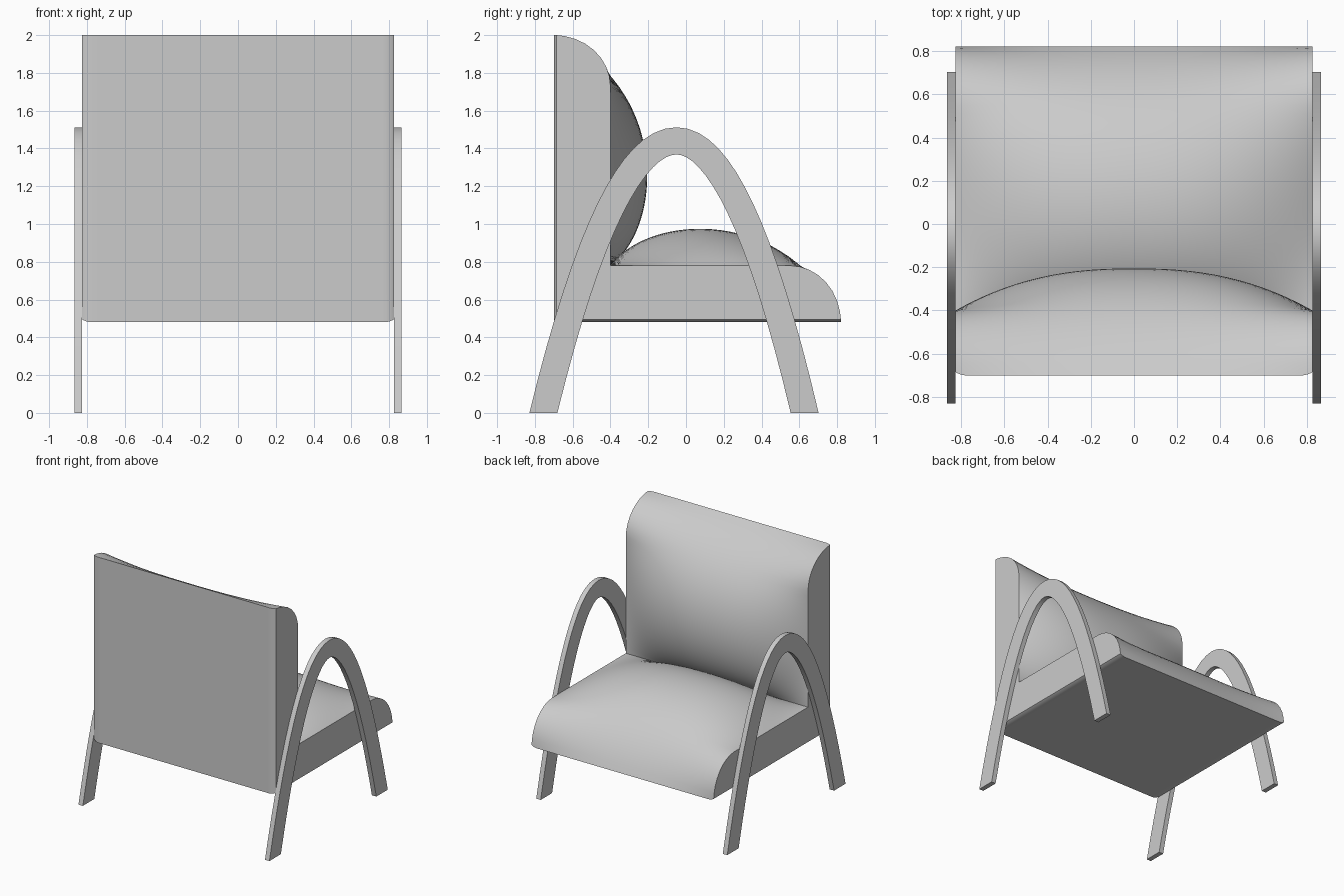
import bpy, bmesh, math

cube = bpy.data.objects.get("Cube")
if cube:
    bpy.data.objects.remove(cube)

grey = bpy.data.materials.new("light_grey")
grey.use_nodes = True
colour = (0.6, 0.6, 0.6, 1)
grey.diffuse_color = colour
grey.node_tree.nodes["Principled BSDF"].inputs["Base Color"].default_value = colour

HALF = 0.825            # half width of the upholstery
BACK, BASE = -0.70, 0.48
LENGTH, THICK = 1.52, 0.30


def finish(name, bm, angle):
    bmesh.ops.recalc_face_normals(bm, faces=bm.faces)
    mesh = bpy.data.meshes.new(name)
    bm.to_mesh(mesh)
    bm.free()
    mesh.materials.append(grey)
    obj = bpy.data.objects.new(name, mesh)
    bpy.context.collection.objects.link(obj)
    bpy.ops.object.select_all(action='DESELECT')
    obj.select_set(True)
    bpy.context.view_layer.objects.active = obj
    bpy.ops.object.shade_smooth_by_angle(angle=math.radians(angle))
    return obj


def loft(name, loops, angle):
    """Bridge equal closed loops and cap both ends."""
    bm = bmesh.new()
    rings = [[bm.verts.new(p) for p in loop] for loop in loops]
    n = len(rings[0])
    for a, b in zip(rings, rings[1:]):
        for i in range(n):
            j = (i + 1) % n
            bm.faces.new((a[i], a[j], b[j], b[i]))
    bm.faces.new(rings[0])
    bm.faces.new(rings[-1])
    return finish(name, bm, angle)


def end_profile(t):
    # quarter-round nose, then a flat run to the inner corner
    nose = 0.25
    if t < nose:
        a = t / nose * math.pi / 2
        return 1.25 + 0.27 * math.cos(a), THICK * math.sin(a)
    return 1.25 + (THICK - 1.25) * (t - nose) / (1 - nose), THICK


def middle_profile(t):
    # plump arc through the centre of the cushion
    pts = ((LENGTH, 0), (1.25, 0.62), (0.5, 0.58), (THICK, THICK))
    s = 1 - t
    w = (s**3, 3 * s * s * t, 3 * s * t * t, t**3)
    return tuple(sum(k * p[i] for k, p in zip(w, pts)) for i in (0, 1))


def cushion_loop(x):
    u = abs(x) / HALF
    full = 1 - u ** 2.4
    edge = max(0, (u - 0.94) / 0.06)
    roll = 0.015 * edge ** 2        # rolled rear and underside edges
    steps = 32
    curve = []
    for i in range(steps + 1):
        e, m = end_profile(i / steps), middle_profile(i / steps)
        curve.append([p + (q - p) * full for p, q in zip(e, m)])
    curve[0][1] += roll
    # the seat is the backrest mirrored over the diagonal
    loop = [(x, BACK + b, BASE + a) for a, b in curve]
    loop += [(x, BACK + a, BASE + b) for a, b in reversed(curve[:-1])]
    loop.append((x, BACK + roll, BASE + roll))
    return loop


# Upholstered backrest and seat
stations = [math.sin(math.pi / 2 * (i / 20 - 1)) * HALF for i in range(41)]
loft("seat_and_backrest", [cushion_loop(x) for x in stations], 35)


# Arched side frames: a constant-width band along a parabola
def arch_point(s, offset):
    h = 0.705 if s < 0 else 0.678
    y, z = h * s, 1.44 * (1 - s * s)
    ny, nz = 2 * 1.44 * s / h, 1
    k = offset / math.hypot(ny, nz)
    return -0.05 + y + ny * k, z + nz * k


def foot(sign, offset):
    lo, hi = 0.5, 1.3
    for _ in range(40):
        mid = (lo + hi) / 2
        if arch_point(sign * mid, offset)[1] > 0:
            lo = mid
        else:
            hi = mid
    return sign * lo


def arch_edge(offset, steps=32):
    first, last = foot(-1, offset), foot(1, offset)
    return [arch_point(first + (last - first) * i / steps, offset)
            for i in range(steps + 1)]


outer, inner = arch_edge(0.072), arch_edge(-0.072)
for name, x in (("left_arch", HALF), ("right_arch", -HALF - 0.04)):
    sections = [[(x, *o), (x + 0.04, *o), (x + 0.04, *i), (x, *i)]
                for o, i in zip(outer, inner)]
    loft(name, sections, 30)
